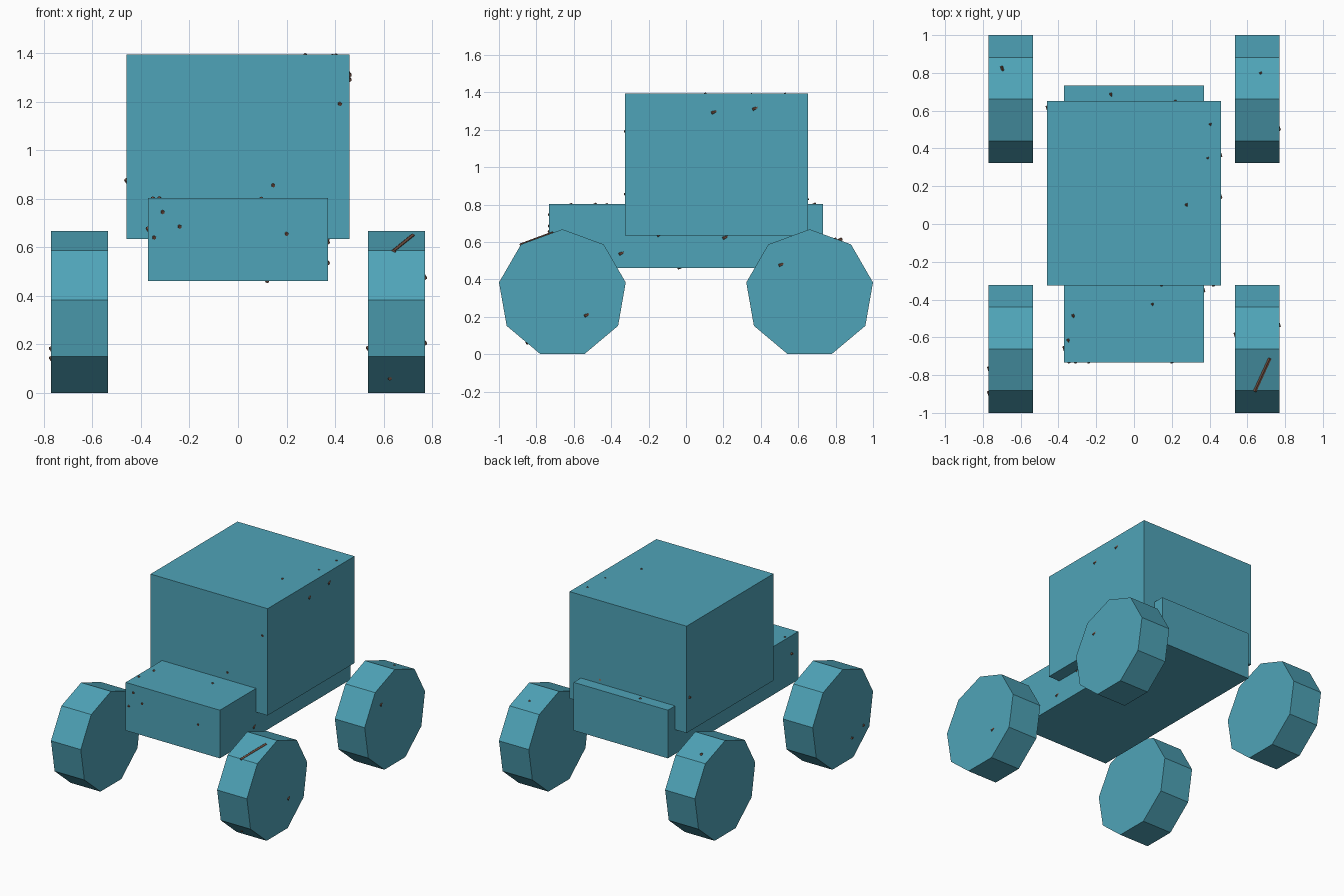
import bpy, bmesh, math
from mathutils import Vector, Matrix

if "Cube" in bpy.data.objects:
    bpy.data.objects.remove(bpy.data.objects["Cube"])


def material(name, rgb):
    m = bpy.data.materials.new(name)
    m.diffuse_color = (*rgb, 1)
    m.use_nodes = True
    m.node_tree.nodes["Principled BSDF"].inputs["Base Color"].default_value = m.diffuse_color
    return m


TEAL = material("teal", (0.078, 0.37, 0.48))
RUST = material("rust brown", (0.19, 0.09, 0.06))


def add_object(name, bm, mat):
    mesh = bpy.data.meshes.new(name)
    bm.to_mesh(mesh)
    bm.free()
    mesh.materials.append(mat)
    obj = bpy.data.objects.new(name, mesh)
    bpy.context.collection.objects.link(obj)


def box(name, lo, hi):
    lo, hi = Vector(lo), Vector(hi)
    bm = bmesh.new()
    bmesh.ops.create_cube(bm, size=1, matrix=Matrix.Translation((lo + hi) / 2)
                          @ Matrix.Diagonal((*(hi - lo), 1)))
    add_object(name, bm, TEAL)


def wheel(name, x, y):
    # nine-sided disc with one corner pointing straight up
    r, half = 0.344, 0.117
    bm = bmesh.new()
    ring = []
    for i in range(9):
        a = math.radians(90 + 40 * i)
        ring.append(bm.verts.new((x - half, y + r * math.cos(a),
                                  0.3235 + r * math.sin(a))))
    face = bm.faces.new(ring)
    ext = bmesh.ops.extrude_face_region(bm, geom=[face], use_keep_orig=True)
    bmesh.ops.translate(bm, vec=(2 * half, 0, 0),
                        verts=[v for v in ext["geom"] if isinstance(v, bmesh.types.BMVert)])
    bmesh.ops.recalc_face_normals(bm, faces=bm.faces)
    add_object(name, bm, TEAL)


# chassis and cabin
box("chassis", (-0.37, -0.732, 0.461), (0.37, 0.732, 0.803))
box("cabin", (-0.46, -0.325, 0.634), (0.46, 0.651, 1.393))

# four wheels
for sx, side in ((-1, "left"), (1, "right")):
    for sy, end in ((-1, "front"), (1, "back")):
        wheel(f"{end}_{side}_wheel", sx * 0.653, sy * 0.661)

# thin parallel rods that run inside the parts; only their tips break the surface
ROD_DIR = Vector((-0.334, 1, 0.467))
rods = [  # start point, run along y
    ((0.46, 0.14, 1.29), 0.21), ((0.46, 0.36, 1.31), 0.17), ((0.42, -0.325, 1.19), 0.43),
    ((0.145, -0.325, 0.855), 0.6), ((-0.31, -0.732, 0.745), 0.12),
    ((-0.24, -0.732, 0.685), 0.25), ((0.20, -0.732, 0.655), 0.31),
    ((-0.345, -0.732, 0.64), 0.08), ((0.37, -0.15, 0.635), 0.6),
    ((0.37, -0.355, 0.535), 0.6), ((0.37, 0.2, 0.62), 0.45),
    ((0.12, -0.04, 0.461), 0.73), ((-0.37, 0.35, 0.75), 0.27),
    ((0.77, -0.54, 0.205), 0.17), ((0.77, 0.50, 0.475), 0.30),
    ((0.625, -0.85, 0.06), 0.27), ((-0.6, 0.53, 0.475), 0.30),
    ((-0.76, -0.92, 0.17), 0.03), ((-0.76, -0.79, 0.13), 0.03),
]
bm = bmesh.new()


def rod(a, b, radius):
    axis = b - a
    m = Matrix.Translation((a + b) / 2) @ axis.to_track_quat("Z", "Y").to_matrix().to_4x4()
    bmesh.ops.create_cone(bm, cap_ends=True, segments=6, radius1=radius,
                          radius2=radius, depth=axis.length, matrix=m)


for start, run in rods:
    a = Vector(start)
    tip = ROD_DIR.normalized() * 0.004
    rod(a - tip, a + ROD_DIR * run + tip, 0.008)
# rod skimming the top of one front wheel
rod(Vector((0.64, -0.885, 0.582)), Vector((0.72, -0.71, 0.647)), 0.01)
add_object("inner_rods", bm, RUST)
